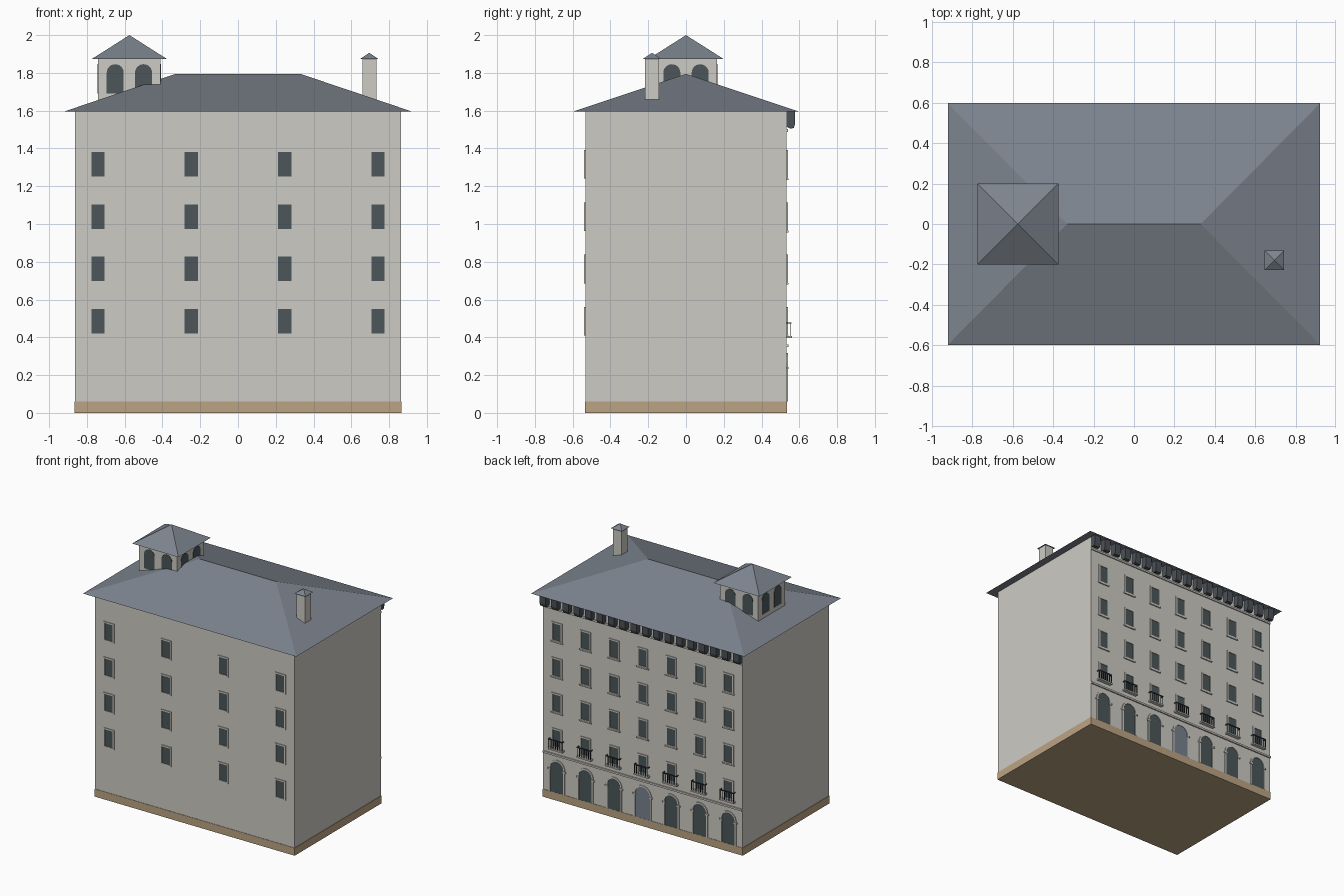
import bpy, bmesh, math
from mathutils import Matrix, Vector

if "Cube" in bpy.data.objects:
    bpy.data.objects.remove(bpy.data.objects["Cube"], do_unlink=True)


def material(name, rgb):
    lin = [(c / 255 / 12.92) if c < 11 else ((c / 255 + 0.055) / 1.055) ** 2.4 for c in rgb]
    m = bpy.data.materials.new(name)
    m.use_nodes = True
    m.diffuse_color = (*lin, 1)
    m.node_tree.nodes["Principled BSDF"].inputs["Base Color"].default_value = (*lin, 1)
    return m


WALL = material("pale plaster", (205, 203, 196))
BASE = material("tan stone", (188, 164, 132))
ROOF = material("slate blue", (125, 132, 142))
GLASS = material("dark glass", (76, 86, 90))
DOOR = material("door grey", (120, 130, 141))
IRON = material("dark iron", (58, 62, 66))
BRACKET = material("dark slate", (76, 82, 88))


def finish(name, bm, mat):
    bmesh.ops.recalc_face_normals(bm, faces=bm.faces)
    me = bpy.data.meshes.new(name)
    bm.to_mesh(me)
    bm.free()
    me.materials.append(mat)
    ob = bpy.data.objects.new(name, me)
    bpy.context.collection.objects.link(ob)
    return ob


def box(bm, x0, x1, y0, y1, z0, z1):
    size = Matrix.Diagonal((x1 - x0, y1 - y0, z1 - z0, 1))
    mid = Matrix.Translation(((x0 + x1) / 2, (y0 + y1) / 2, (z0 + z1) / 2))
    bmesh.ops.create_cube(bm, size=1, matrix=mid @ size)


def box_object(name, mat, *dims):
    bm = bmesh.new()
    box(bm, *dims)
    return finish(name, bm, mat)


def hip_roof(name, cx, cy, hx, hy, z0, z1, ridge=0):
    bm = bmesh.new()
    eave = [bm.verts.new((cx + sx * hx, cy + sy * hy, z0))
            for sx, sy in ((-1, -1), (1, -1), (1, 1), (-1, 1))]
    a = bm.verts.new((cx - ridge, cy, z1))
    b = bm.verts.new((cx + ridge, cy, z1)) if ridge else a
    for i, top in enumerate(((b, a), (b,), (a, b), (a,))):
        tops = (a,) if not ridge else top
        bm.faces.new((eave[i], eave[(i + 1) % 4], *tops))
    bm.faces.new(eave[::-1])
    return finish(name, bm, ROOF)


# Outlines run from bottom left, over the top, to bottom right
def rect(u, w, z0, z1):
    return [(u - w, z0), (u - w, z1), (u + w, z1), (u + w, z0)]


def arch(u, w, z0, z1, steps=12):
    rim = [(u - w * math.cos(math.pi * i / steps), z1 - w + w * math.sin(math.pi * i / steps))
           for i in range(steps + 1)]
    return [(u - w, z0), *rim, (u + w, z0)]


def plate(bm, outline, mat, depth):
    # Solid plate standing proud of a wall plane
    back = [bm.verts.new(mat @ Vector((u, 0, z))) for u, z in outline]
    front = [bm.verts.new(mat @ Vector((u, -depth, z))) for u, z in outline]
    n = len(outline)
    bm.faces.new(front)
    for i in range(n):
        j = (i + 1) % n
        bm.faces.new((back[i], back[j], front[j], front[i]))


def surround(bm, inner, outer, mat, depth, closed):
    # Raised frame between two matching outlines
    rows = [[bm.verts.new(mat @ Vector((u, -d, z))) for u, z in line]
            for line, d in ((inner, 0), (inner, depth), (outer, depth), (outer, 0))]
    n = len(inner)
    for i in range(n if closed else n - 1):
        j = (i + 1) % n
        for r in range(3):
            bm.faces.new((rows[r][i], rows[r][j], rows[r + 1][j], rows[r + 1][i]))


HX, HY, EAVE = 0.862, 0.533, 1.595
FLOORS = [0.42 + 0.277 * i for i in range(4)]
COLUMNS = [0.247 * k for k in range(-3, 4)]
front = Matrix.Translation((0, -HY, 0))
rear = Matrix.Rotation(math.pi, 4, "Z") @ front

# Main block, plinth and roof
box_object("plinth", BASE, -HX - 0.003, HX + 0.003, -HY - 0.003, HY + 0.003, 0, 0.06)
box_object("main_walls", WALL, -HX, HX, -HY, HY, 0.06, EAVE)
hip_roof("main_roof", 0, 0, 0.922, 0.598, EAVE, 1.795, 0.33)

# Rectangular windows on both long walls
for side, wall, cols in (("front", front, COLUMNS[::2]), ("rear", rear, COLUMNS)):
    panes, frames = bmesh.new(), bmesh.new()
    for u in cols:
        for z in FLOORS:
            plate(panes, rect(u, 0.035, z, z + 0.13), wall, 0.002)
            surround(frames, rect(u, 0.035, z, z + 0.13),
                     rect(u, 0.046, z - 0.011, z + 0.141), wall, 0.006, True)
            if side == "rear":
                plate(frames, rect(u, 0.052, z - 0.018, z - 0.009), wall, 0.009)
    finish(side + "_window_panes", panes, GLASS)
    finish(side + "_window_frames", frames, WALL)

# Ground floor arches with a lighter central door
panes, door, frames = bmesh.new(), bmesh.new(), bmesh.new()
for u in COLUMNS:
    centre = abs(u) < 0.01
    w = 0.064 if centre else 0.056
    plate(door if centre else panes, arch(u, w, 0.06, 0.305), rear, 0.002)
    surround(frames, arch(u, w, 0.06, 0.305), arch(u, w + 0.012, 0.06, 0.317), rear, 0.006, False)
    for s in (-1, 1):
        plate(frames, rect(u + s * (w + 0.008), 0.013, 0.232, 0.244), rear, 0.009)
finish("arch_panes", panes, GLASS)
finish("entrance_door", door, DOOR)
finish("arch_surrounds", frames, WALL)

# String courses on the rear wall
bm = bmesh.new()
box(bm, -HX, HX, HY, HY + 0.01, 0.348, 0.362)
box(bm, -HX, HX, HY, HY + 0.008, 1.488, 1.502)
finish("string_courses", bm, WALL)

# Balconies
slabs, rails = bmesh.new(), bmesh.new()
for u in COLUMNS:
    box(slabs, u - 0.062, u + 0.062, HY, 0.56, 0.396, 0.407)
    box(rails, u - 0.06, u + 0.06, 0.553, 0.558, 0.472, 0.479)
    for s in (-1, 1):
        x = u + s * 0.058
        box(rails, x - 0.0025, x + 0.0025, HY, 0.558, 0.472, 0.479)
    for i in range(7):
        x = u + (i - 3) * 0.0193
        box(rails, x - 0.002, x + 0.002, 0.553, 0.557, 0.407, 0.473)
finish("balcony_slabs", slabs, WALL)
finish("balcony_rails", rails, IRON)

# Eave brackets, tapering toward the wall
profile = [(HY, EAVE), (0.578, EAVE), (0.578, 1.53), (0.57, 1.508), (0.55, 1.505), (HY, 1.515)]
bm = bmesh.new()
for i in range(18):
    x = -0.835 + i * 1.67 / 17
    ends = [[bm.verts.new((x + s * 0.026, y, z)) for y, z in profile] for s in (-1, 1)]
    for e in ends:
        bm.faces.new(e)
    for a in range(len(profile)):
        b = (a + 1) % len(profile)
        bm.faces.new((ends[0][a], ends[0][b], ends[1][b], ends[1][a]))
finish("eave_brackets", bm, BRACKET)

# Roof turret with paired arches on each side
TX, TW = -0.575, 0.165
box_object("turret_walls", WALL, TX - TW, TX + TW, -TW, TW, 1.61, 1.875)
hip_roof("turret_roof", TX, 0, 0.2, 0.2, 1.873, 2.0)
bm = bmesh.new()
for k in range(4):
    face = (Matrix.Translation((TX, 0, 0)) @ Matrix.Rotation(k * math.pi / 2, 4, "Z")
            @ Matrix.Translation((0, -TW, 0)))
    for u in (-0.075, 0.075):
        plate(bm, arch(u, 0.045, 1.69, 1.846), face, 0.003)
finish("turret_openings", bm, GLASS)

# Chimney
CX, CY = 0.695, -0.18
box_object("chimney_stack", WALL, CX - 0.037, CX + 0.037, CY - 0.037, CY + 0.037, 1.61, 1.876)
hip_roof("chimney_cap", CX, CY, 0.048, 0.048, 1.874, 1.906)
